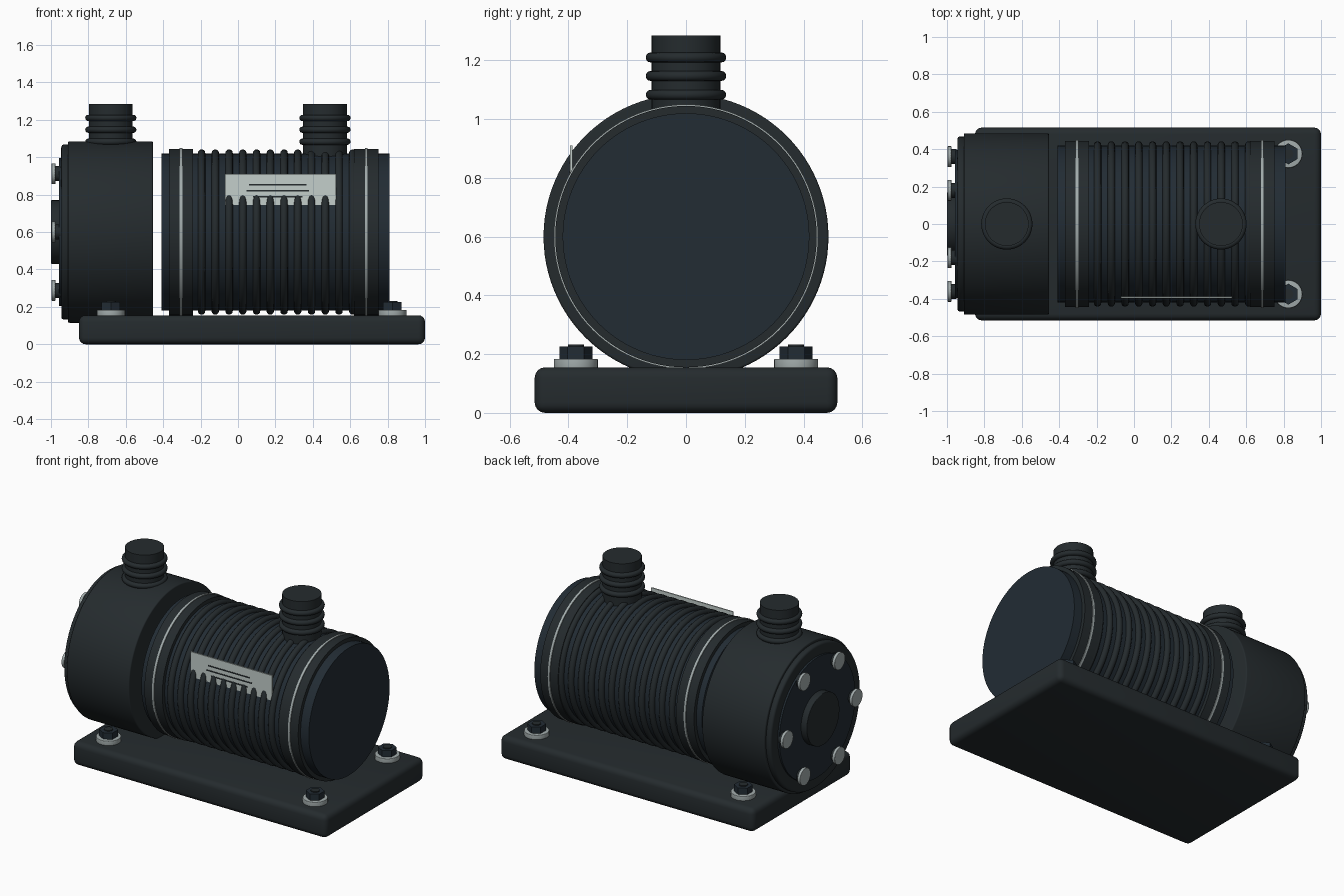
import bpy, bmesh, math
from mathutils import Matrix, Vector

if "Cube" in bpy.data.objects:
    bpy.data.objects.remove(bpy.data.objects["Cube"])


def material(name, rgb):
    m = bpy.data.materials.new(name)
    m.diffuse_color = (*rgb, 1)
    m.use_nodes = True
    m.node_tree.nodes["Principled BSDF"].inputs["Base Color"].default_value = m.diffuse_color
    return m


DARK = material("dark_casing", (0.018, 0.024, 0.027))
BLUE = material("dark_blue_metal", (0.016, 0.025, 0.034))
STEEL = material("steel", (0.36, 0.41, 0.41))
PLATE = material("plate_grey", (0.55, 0.62, 0.60))
AXIS_Z = 0.6
TO_X = Matrix.Rotation(math.pi / 2, 4, 'Y')


def finish(name, bm, mat, smooth=True):
    bmesh.ops.recalc_face_normals(bm, faces=bm.faces)
    me = bpy.data.meshes.new(name)
    bm.to_mesh(me)
    bm.free()
    ob = bpy.data.objects.new(name, me)
    bpy.context.collection.objects.link(ob)
    me.materials.append(mat)
    if smooth:
        bpy.ops.object.select_all(action='DESELECT')
        ob.select_set(True)
        bpy.context.view_layer.objects.active = ob
        bpy.ops.object.shade_smooth_by_angle(angle=math.radians(35))
    return ob


def lathe(name, profile, loc, mat, along_x=False, seg=96):
    """Spin (height, radius) points round the axis; ends are capped."""
    bm = bmesh.new()
    rings = []
    for h, r in profile:
        rings.append([bm.verts.new((r * math.cos(2 * math.pi * i / seg),
                                    r * math.sin(2 * math.pi * i / seg), h)) for i in range(seg)])
    for a, b in zip(rings, rings[1:]):
        for i in range(seg):
            j = (i + 1) % seg
            bm.faces.new((a[i], a[j], b[j], b[i]))
    bm.faces.new(rings[0])
    bm.faces.new(rings[-1])
    if along_x:
        bm.transform(TO_X)
    bm.transform(Matrix.Translation(loc))
    return finish(name, bm, mat)


def drum(name, h0, h1, r, loc, mat, along_x=False, bevel=0.0, seg=96):
    """Solid cylinder with optional rounded rims."""
    if bevel:
        arc = [(bevel * (1 - math.cos(t)), bevel * (1 - math.sin(t)))
               for t in (math.pi / 2 * k / 4 for k in range(5))]
        prof = [(h0 + a, r - b) for a, b in arc] + [(h1 - a, r - b) for a, b in reversed(arc)]
    else:
        prof = [(h0, r), (h1, r)]
    return lathe(name, prof, loc, mat, along_x, seg)


def torus(name, R, r, loc, mat, along_x=False, seg=96):
    bm = bmesh.new()
    n = 12
    v = [[bm.verts.new(((R + r * math.cos(2 * math.pi * k / n)) * math.cos(2 * math.pi * i / seg),
                        (R + r * math.cos(2 * math.pi * k / n)) * math.sin(2 * math.pi * i / seg),
                        r * math.sin(2 * math.pi * k / n))) for k in range(n)] for i in range(seg)]
    for i in range(seg):
        for k in range(n):
            a, b = v[i], v[(i + 1) % seg]
            bm.faces.new((a[k], b[k], b[(k + 1) % n], a[(k + 1) % n]))
    if along_x:
        bm.transform(TO_X)
    bm.transform(Matrix.Translation(loc))
    return finish(name, bm, mat)


def box(name, lo, hi, mat, bevel=0.0):
    lo, hi = Vector(lo), Vector(hi)
    bm = bmesh.new()
    bmesh.ops.create_cube(bm, size=1)
    bm.transform(Matrix.Translation((lo + hi) / 2) @ Matrix.Diagonal((*(hi - lo), 1)))
    if bevel:
        bmesh.ops.bevel(bm, geom=bm.edges[:], offset=bevel, segments=4, profile=0.5, affect='EDGES')
    return finish(name, bm, mat, bevel > 0)


C = (0, 0, AXIS_Z)

# Mounting base
box("mounting_base", (-0.85, -0.515, 0), (1.0, 0.515, 0.155), DARK, 0.035)

# Motor barrel with cooling ribs, collars and steel bands
drum("motor_barrel", -0.41, 0.81, 0.42, C, BLUE, True)
for i in range(12):
    torus(f"cooling_rib_{i + 1}", 0.422, 0.02, (-0.195 + 0.0735 * i, 0, AXIS_Z), DARK, True)
for side, x in (("left", -0.305), ("right", 0.685)):
    drum(f"collar_{side}", x - 0.065, x + 0.065, 0.445, C, DARK, True)
    drum(f"steel_band_{side}", x - 0.007, x + 0.007, 0.45, C, STEEL, True)

# Pump head, end flange and hub
drum("pump_head", -0.91, -0.455, 0.485, C, DARK, True, 0.008)
drum("end_flange", -0.945, -0.90, 0.468, C, DARK, True, 0.015)
drum("end_plate", -0.957, -0.93, 0.395, C, BLUE, True)
drum("end_hub", -1.0, -0.94, 0.17, C, DARK, True, 0.004)

# Ring of end bolts
for i in range(6):
    a = math.radians(60 * i)
    p = (0, 0.36 * math.cos(a), AXIS_Z + 0.36 * math.sin(a))
    drum(f"end_bolt_shank_{i + 1}", -0.978, -0.95, 0.04, p, DARK, True, seg=24)
    drum(f"end_bolt_head_{i + 1}", -0.996, -0.976, 0.056, p, STEEL, True, 0.003, seg=24)

# Two ribbed ports on top
for name, x, z0 in (("inlet", -0.68, 1.0), ("outlet", 0.465, 0.95)):
    drum(f"{name}_port", z0, 1.285, 0.117, (x, 0, 0), DARK, seg=48)
    for k, z in enumerate((1.083, 1.147, 1.21)):
        torus(f"{name}_port_ring_{k + 1}", 0.12, 0.017, (x, 0, z), DARK, seg=48)

# Foot bolts: washer, hex head, steel tip
for x in (-0.68, 0.825):
    for y in (-0.375, 0.375):
        tag = ("left" if x < 0 else "right") + ("_front" if y < 0 else "_back")
        drum(f"foot_washer_{tag}", 0.150, 0.184, 0.075, (x, y, 0), STEEL, bevel=0.003, seg=32)
        # hexagon with its corners along y
        hexa = drum(f"foot_hex_{tag}", 0.18, 0.226, 0.056, (0, 0, 0), BLUE, seg=6)
        hexa.data.transform(Matrix.Translation((x, y, 0)) @ Matrix.Rotation(math.pi / 2, 4, 'Z'))
        drum(f"foot_tip_{tag}", 0.22, 0.232, 0.027, (x, y, 0), DARK, seg=24)

# Rating plate with engraved lines
box("rating_plate", (-0.07, -0.395, 0.745), (0.525, -0.387, 0.91), PLATE)
for k, (a, b, z) in enumerate(((0.06, 0.365, 0.852), (0.045, 0.38, 0.82), (0.08, 0.345, 0.788))):
    box(f"plate_line_{k + 1}", (a, -0.397, z - 0.004), (b, -0.390, z + 0.004), DARK)
